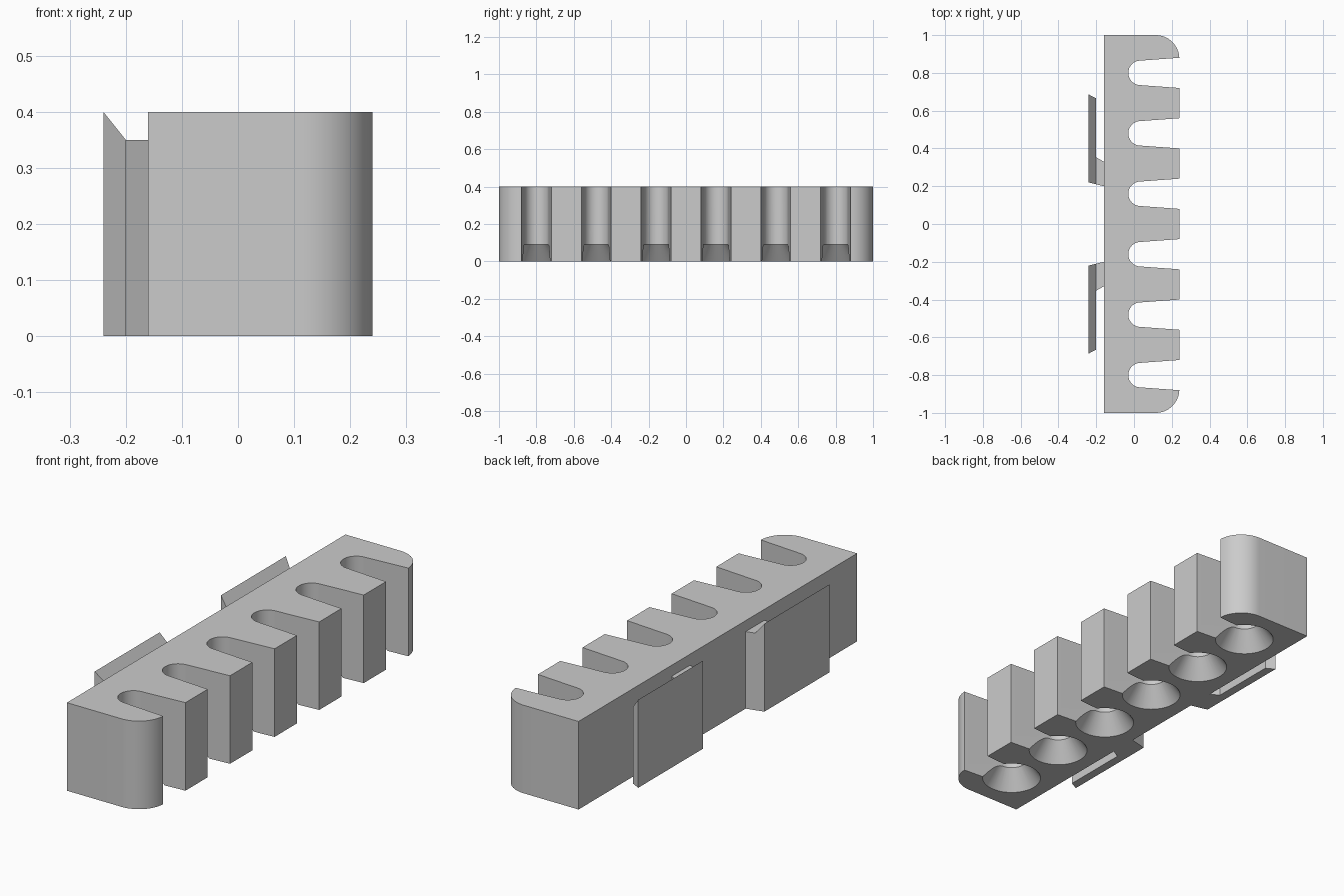
import bpy, bmesh
from math import sin, cos, radians, asin
from mathutils import Matrix

cube = bpy.data.objects.get("Cube")
if cube:
    bpy.data.objects.remove(cube, do_unlink=True)

grey = bpy.data.materials.new("light grey plastic")
grey.use_nodes = True
colour = (0.6, 0.6, 0.6, 1)
grey.diffuse_color = colour
grey.node_tree.nodes["Principled BSDF"].inputs["Base Color"].default_value = colour

HEIGHT = 0.4
BACK, FRONT = -0.16, 0.24
SLOT_X, SLOT_R, MOUTH = 0.035, 0.065, 0.08
CORNER = 0.125
SLOTS = [-0.8 + 0.32 * i for i in range(6)]


def make_object(name, bm):
    bmesh.ops.recalc_face_normals(bm, faces=bm.faces[:])
    mesh = bpy.data.meshes.new(name)
    bm.to_mesh(mesh)
    bm.free()
    mesh.materials.append(grey)
    obj = bpy.data.objects.new(name, mesh)
    bpy.context.collection.objects.link(obj)
    return obj


def prism(name, outline, top):
    """Extrude an xy outline from the floor; top is a function of x."""
    bm = bmesh.new()
    low = [bm.verts.new((x, y, 0)) for x, y in outline]
    high = [bm.verts.new((x, y, top(x))) for x, y in outline]
    bm.faces.new(low)
    bm.faces.new(high)
    for i in range(len(low)):
        j = (i + 1) % len(low)
        bm.faces.new((low[i], low[j], high[j], high[i]))
    return make_object(name, bm)


def arc(cx, cy, r, start, end, steps):
    angles = [radians(start + (end - start) * i / steps) for i in range(steps + 1)]
    return [(cx + r * cos(a), cy + r * sin(a)) for a in angles]


# Rack body: rounded front corners and six flared slots
tip = asin((0.8 + MOUTH - 1 + CORNER) / CORNER) * 180 / 3.14159265
corner = arc(FRONT - CORNER, 1 - CORNER, CORNER, 90, tip, 16)
outline = [(BACK, -1)] + [(x, -y) for x, y in corner[:-1]]
for y in SLOTS:
    outline.append((FRONT, y - MOUTH))
    outline += arc(SLOT_X, y, SLOT_R, 270, 90, 32)
    outline.append((FRONT, y + MOUTH))
outline += corner[-2::-1] + [(BACK, 1)]
body = prism("rack_body", outline, lambda x: HEIGHT)

# Conical countersinks under the slots
bm = bmesh.new()
rim, depth = 0.128, 0.09
slope = (rim - SLOT_R) / depth
bottom, peak = -0.02, 0.14
for y in SLOTS:
    bmesh.ops.create_cone(
        bm, cap_ends=True, segments=64,
        radius1=rim - slope * bottom, radius2=rim - slope * peak,
        depth=peak - bottom,
        matrix=Matrix.Translation((SLOT_X, y, (peak + bottom) / 2)))
cutter = make_object("countersink_cutter", bm)
cutter.hide_render = True

cut = body.modifiers.new("countersinks", 'BOOLEAN')
cut.operation = 'DIFFERENCE'
cut.solver = 'EXACT'
cut.object = cutter
bpy.ops.object.select_all(action='DESELECT')
bpy.context.view_layer.objects.active = body
body.select_set(True)
bpy.ops.object.modifier_apply(modifier=cut.name)
bpy.data.objects.remove(cutter, do_unlink=True)
bpy.ops.object.shade_smooth_by_angle(angle=radians(30))

# Hooks on the back: a short post carrying a plate with a sloping top
STEM, OUTER, STEM_TOP = -0.2, -0.24, 0.35
for side, s in (("back", 1), ("front", -1)):
    post = [(BACK, 0.2), (BACK, 0.33), (STEM, 0.353), (STEM, 0.21)]
    plate = [(STEM, 0.21), (STEM, 0.665), (OUTER, 0.686), (OUTER, 0.22)]
    prism(side + "_hook_post", [(x, s * y) for x, y in post], lambda x: STEM_TOP)
    prism(side + "_hook_plate", [(x, s * y) for x, y in plate],
          lambda x: HEIGHT if x < STEM else STEM_TOP)
